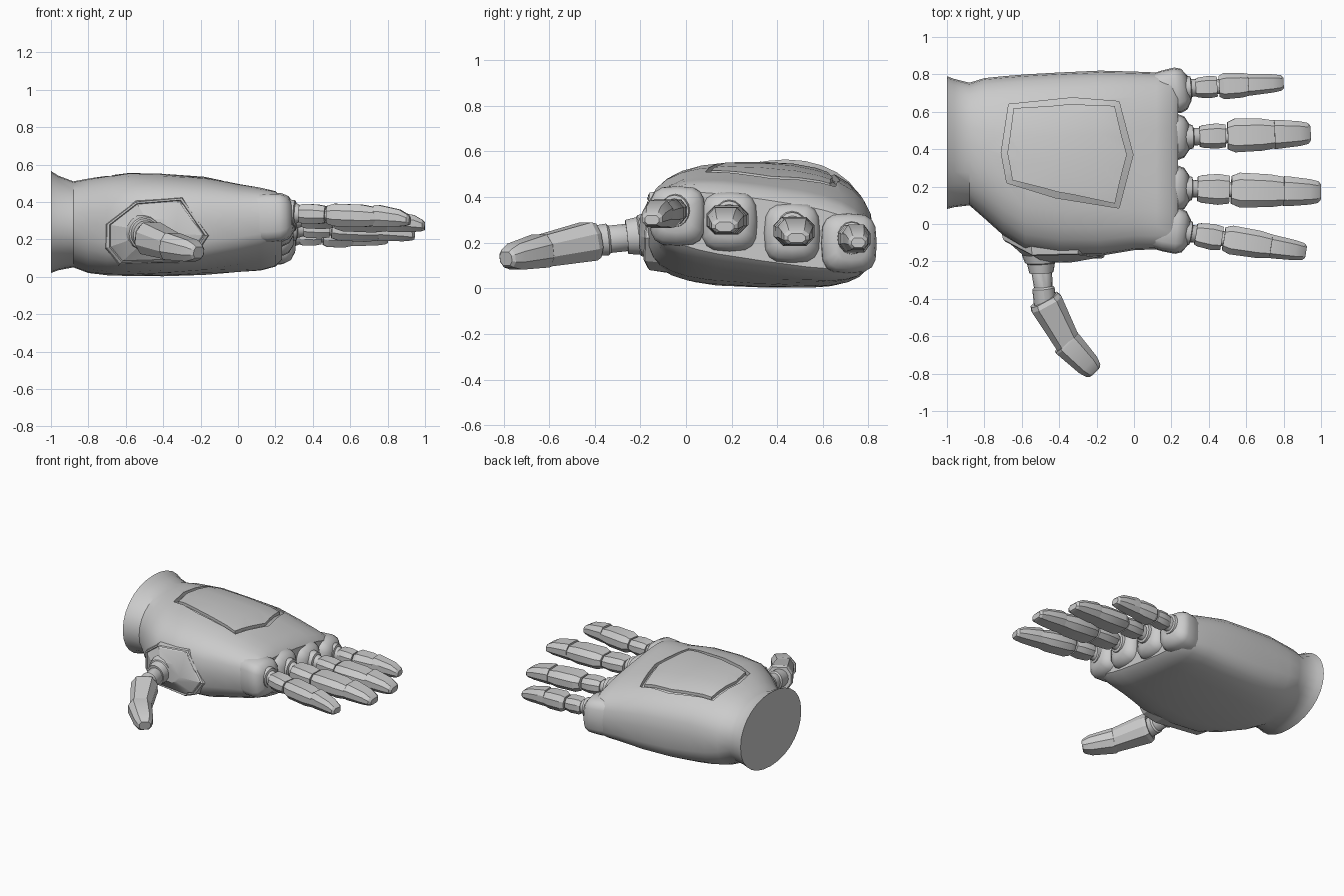
import bpy, bmesh
from math import sin, cos, pi, copysign
from mathutils import Vector
from mathutils.bvhtree import BVHTree

if "Cube" in bpy.data.objects:
    bpy.data.objects.remove(bpy.data.objects["Cube"])

CHAMFER = [(1, .4), (.6, 1), (-.6, 1), (-1, .4), (-1, -.4), (-.6, -1), (.6, -1), (1, -.4)]
ROUND = [(cos(i * pi / 8), sin(i * pi / 8)) for i in range(16)]
BLOCK = [(copysign(abs(c) ** .6, c), copysign(abs(s) ** .6, s)) for c, s in ROUND]


def loft(name, rings, closed=False, angle=35):
    """Skin a list of point rings; cap the ends or close into a loop."""
    bm = bmesh.new()
    vr = [[bm.verts.new(p) for p in r] for r in rings]
    pairs = list(zip(vr, vr[1:])) + ([(vr[-1], vr[0])] if closed else [])
    for a, b in pairs:
        for i in range(len(a)):
            j = (i + 1) % len(a)
            bm.faces.new((a[i], a[j], b[j], b[i]))
    if not closed:
        bm.faces.new(vr[0])
        bm.faces.new(vr[-1])
    bmesh.ops.recalc_face_normals(bm, faces=bm.faces)
    me = bpy.data.meshes.new(name)
    bm.to_mesh(me)
    bm.free()
    ob = bpy.data.objects.new(name, me)
    bpy.context.collection.objects.link(ob)
    smooth(ob, angle)
    return ob


def smooth(ob, angle):
    bpy.ops.object.select_all(action='DESELECT')
    ob.select_set(True)
    bpy.context.view_layer.objects.active = ob
    bpy.ops.object.shade_smooth_by_angle(angle=angle * pi / 180)


def limb(name, p0, p1, stations, shape=CHAMFER, angle=25):
    """Segment from p0 to p1; stations are (t, width, height, z offset)."""
    p0, p1 = Vector(p0), Vector(p1)
    d = (p1 - p0).normalized()
    side = d.cross(Vector((0, 0, 1))).normalized()
    up = side.cross(d)
    rings = []
    for t, w, h, dz in stations:
        c = p0.lerp(p1, t) + up * dz
        rings.append([c + side * (u * w / 2) + up * (v * h / 2) for u, v in shape])
    return loft(name, rings, angle=angle)


# palm and wrist: x, y range, z range, top and bottom squareness, tilt
def palm_ring(x, y0, y1, z0, z1, et, eb, tilt):
    ring = []
    for i in range(28):
        c, s = cos(i * 2 * pi / 28), sin(i * 2 * pi / 28)
        e = et if s > 0 else eb
        u = copysign(abs(c) ** (2 / e), c)
        v = copysign(abs(s) ** (2 / e), s)
        ring.append((x, (y0 + y1) / 2 + u * (y1 - y0) / 2,
                     (z0 + z1) / 2 + v * (z1 - z0) / 2 + tilt * u))
    return ring


palm = loft("palm", [palm_ring(*s) for s in (
    (-1.0, .08, .79, .02, .565, 2.1, 2.1, 0),
    (-.96, .09, .775, .035, .54, 2.1, 2.1, 0),
    (-.88, .10, .755, .05, .51, 2.2, 2.2, 0),
    (-.80, .03, .78, .02, .525, 2.3, 2.5, 0),
    (-.70, -.06, .79, .008, .54, 2.4, 3, -.005),
    (-.58, -.14, .80, .004, .555, 2.5, 3.4, -.01),
    (-.40, -.17, .81, .008, .55, 2.5, 3.8, -.02),
    (-.18, -.17, .82, .02, .53, 2.6, 3.8, -.03),
    (0, -.14, .815, .042, .485, 2.8, 3.6, -.045),
    (.12, -.135, .81, .06, .455, 3, 3.6, -.06),
    (.20, -.13, .80, .085, .43, 3.2, 3.6, -.065),
    (.235, -.11, .785, .12, .39, 3.2, 3.6, -.065))])

# groove around the back-of-hand plate, following the surface
outline = [(-.71, .38), (-.67, .64), (-.33, .675), (-.08, .655),
           (-.005, .37), (-.08, .085), (-.42, .14), (-.68, .22)]
bvh = BVHTree.FromPolygons([v.co for v in palm.data.vertices],
                           [p.vertices[:] for p in palm.data.polygons])
path = []
for i, a in enumerate(outline):
    a, b = Vector(a), Vector(outline[(i + 1) % 8])
    path += [a.lerp(b, k / 3) for k in range(3)]
centre = Vector((-.35, .38))
rings = []
for p in path:
    q = p + (centre - p).normalized() * .033
    zs = [bvh.ray_cast(Vector((*m, 2)), Vector((0, 0, -1)))[0].z for m in (p, q)]
    rings.append([(*p, zs[0] - .03), (*p, zs[0] + .1), (*q, zs[1] + .1), (*q, zs[1] - .02)])
cutter = loft("groove_cutter", rings, closed=True)
cutter.hide_render = True
mod = palm.modifiers.new("groove", 'BOOLEAN')
mod.object, mod.operation, mod.solver = cutter, 'DIFFERENCE', 'EXACT'
bpy.context.view_layer.objects.active = palm
bpy.ops.object.modifier_apply(modifier=mod.name)
bpy.data.objects.remove(cutter)
smooth(palm, 35)

# thumb mount: faceted plate with recessed face
mount = [(-.70, .28), (-.545, .40), (-.30, .42), (-.16, .22),
         (-.23, .12), (-.32, .08), (-.63, .07), (-.70, .155)]


def mount_ring(scale, dy):
    pts = []
    for x, z in mount:
        x, z = -.45 + (x + .45) * scale, .24 + (z - .24) * scale
        y = -.195 + .75 * max(0, -.55 - x) + .3 * max(0, x + .22)
        y += .3 * max(0, z - .3) + .5 * max(0, .15 - z)
        pts.append((x, y + dy, z))
    return pts


loft("thumb_mount", [mount_ring(s, d) for s, d in (
    (1.08, .1), (1.02, .02), (1, 0), (.95, -.003), (.925, .012), (.89, .006), (.4, -.01))], angle=20)

# thumb
limb("thumb_flange", (-.5, -.16, .235), (-.495, -.26, .225),
     [(0, .2, .2, 0), (.45, .17, .18, 0), (.5, .15, .165, 0), (1, .13, .15, 0)], ROUND)
limb("thumb_base_segment", (-.495, -.24, .225), (-.475, -.43, .205),
     [(0, .10, .10, 0), (.1, .11, .12, 0), (.5, .10, .12, 0), (.55, .12, .14, 0), (1, .12, .13, 0)], ROUND)
limb("thumb_middle_segment", (-.48, -.405, .21), (-.335, -.67, .155),
     [(0, .16, .15, 0), (.08, .18, .17, 0), (.95, .135, .135, 0), (1, .11, .11, 0)])
limb("thumb_tip", (-.365, -.63, .165), (-.21, -.79, .13),
     [(0, .15, .14, 0), (.05, .16, .145, 0), (.75, .13, .115, 0), (.95, .1, .08, 0), (1, .075, .06, 0)])

# fingers: base y z, tip x y z, segment breaks in x, segment widths
fingers = {
    "index": ((-.045, .34), (.92, -.15, .315), (.33, .48, .74), (.14, .155, .125)),
    "middle": ((.19, .315), (1.0, .17, .285), (.34, .52, .81), (.165, .185, .16)),
    "ring": ((.465, .265), (.945, .485, .235), (.35, .50, .76), (.135, .18, .155)),
    "little": ((.725, .22), (.80, .755, .215), (.33, .455, .62), (.12, .14, .115)),
}
for name, ((y, z), tip, (a, b, c), (w1, w2, w3)) in fingers.items():
    base, tip = Vector((.27, y, z)), Vector(tip)

    def at(x):
        return base.lerp(tip, (x - base.x) / (tip.x - base.x))

    ky = min(max(y, 0), .665)
    limb(name + "_knuckle", (-.08, ky, z - .035), (.295, y, z - .02),
         [(0, .12, .2, 0), (.4, .2, .25, 0), (.65, .235, .27, 0), (.84, .245, .26, 0),
          (.93, .22, .23, 0), (1, .14, .15, 0)], BLOCK, 40)
    limb(name + "_socket", at(.26), at(a + .01),
         [(0, .15, .15, 0), (.55, .125, .14, 0), (.6, .095, .11, 0), (1, .09, .085, 0)], ROUND)
    limb(name + "_pin", at(a - .02), at(c + .03), [(0, .08, .07, 0), (1, .08, .07, 0)], ROUND)
    limb(name + "_base_segment", at(a), at(b - .01),
         [(0, w1 * .8, .09, 0), (.15, w1 * .9, .105, 0), (.65, w1, .105, 0), (1, w1 * .9, .09, 0)])
    limb(name + "_middle_segment", at(b), at(c + .005),
         [(0, w2 * .8, .095, 0), (.15, w2, .12, 0), (.7, w2 * .95, .12, 0), (1, w2 * .8, .095, 0)])
    limb(name + "_tip", at(c - .01), tip,
         [(0, w3, .115, .005), (.1, w3, .115, .005), (.7, w3 * .85, .09, -.003),
          (.93, w3 * .72, .06, -.012), (1, w3 * .5, .04, -.015)])
